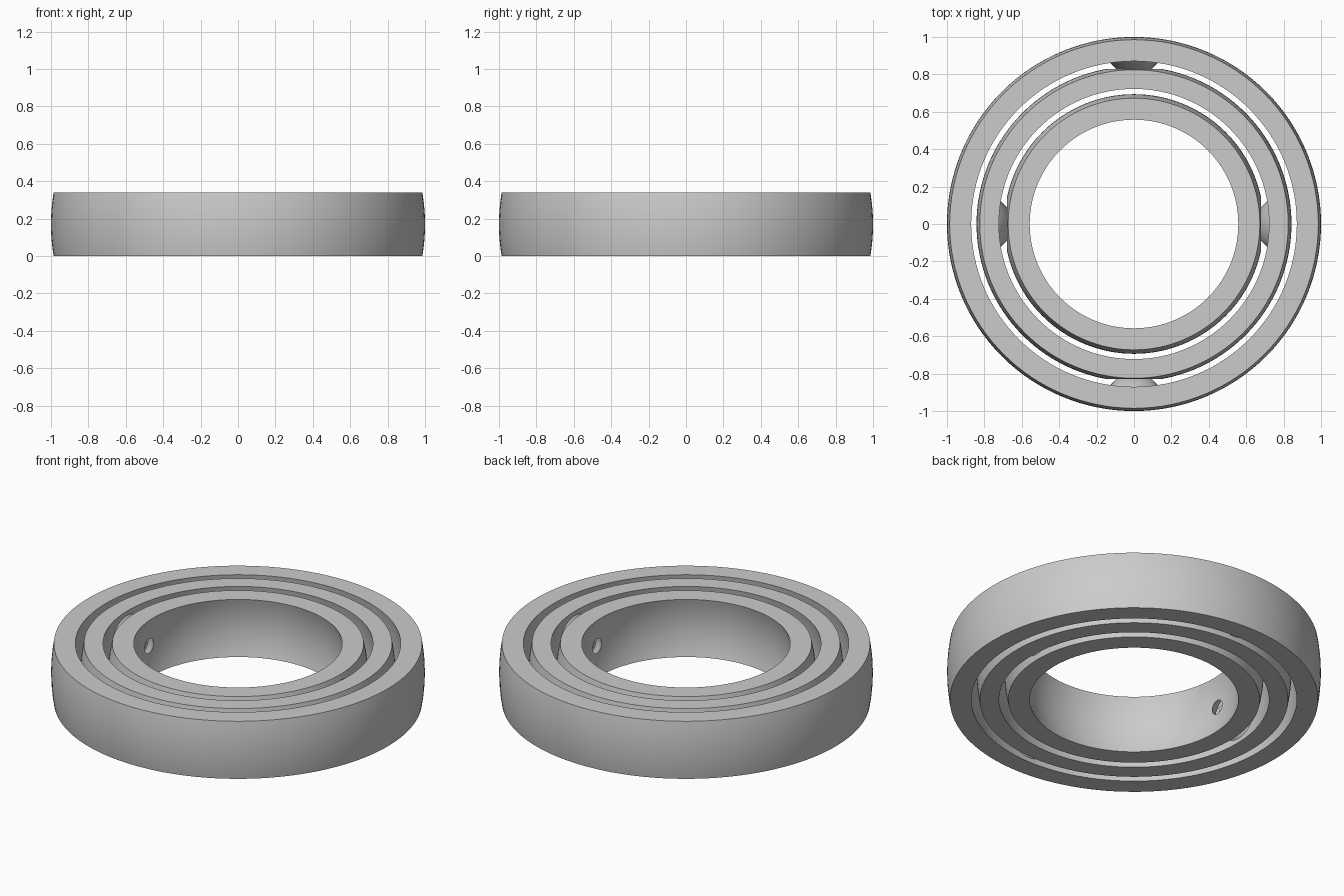
import bpy, bmesh, math
from mathutils import Matrix, Vector

if "Cube" in bpy.data.objects:
    bpy.data.objects.remove(bpy.data.objects["Cube"])

HALF = 0.17          # half the ring height
SEG = 128            # segments around each ring
CLEAR = 0.05         # axial clearance between cone and socket

grey = bpy.data.materials.new("grey")
grey.diffuse_color = (0.6, 0.6, 0.6, 1)
grey.use_nodes = True
grey.node_tree.nodes["Principled BSDF"].inputs["Base Color"].default_value = grey.diffuse_color


def make_object(name, bm):
    bmesh.ops.recalc_face_normals(bm, faces=bm.faces)
    mesh = bpy.data.meshes.new(name)
    bm.to_mesh(mesh)
    bm.free()
    mesh.materials.append(grey)
    obj = bpy.data.objects.new(name, mesh)
    bpy.context.collection.objects.link(obj)
    return obj


def smooth(obj):
    bpy.ops.object.select_all(action='DESELECT')
    obj.select_set(True)
    bpy.context.view_layer.objects.active = obj
    bpy.ops.object.shade_smooth_by_angle(angle=math.radians(30))


def ring(name, r_out, r_in, steps=12):
    """Slice of a spherical shell, lathed around z."""
    zs = [-HALF + 2 * HALF * i / steps for i in range(steps + 1)]
    profile = [(math.sqrt(r_out**2 - z*z), z) for z in zs]
    profile += [(math.sqrt(r_in**2 - z*z), z) for z in reversed(zs)]
    bm = bmesh.new()
    loops = []
    for s in range(SEG):
        a = 2 * math.pi * s / SEG
        loops.append([bm.verts.new((r * math.cos(a), r * math.sin(a), z + HALF))
                      for r, z in profile])
    n = len(profile)
    for s in range(SEG):
        p, q = loops[s], loops[(s + 1) % SEG]
        for i in range(n):
            j = (i + 1) % n
            bm.faces.new((p[i], q[i], q[j], p[j]))
    return make_object(name, bm)


def cone_pair(name, axis, apex, base):
    """Two opposed 45 degree cones pointing at the centre."""
    bm = bmesh.new()
    depth = base - apex
    for sign in (1, -1):
        direction = Vector(axis) * sign
        turn = (-direction).to_track_quat('Z', 'Y').to_matrix().to_4x4()
        place = Matrix.Translation(direction * (apex + base) / 2 + Vector((0, 0, HALF)))
        bmesh.ops.create_cone(bm, cap_ends=True, segments=48, radius1=depth,
                              radius2=0, depth=depth, matrix=place @ turn)
    return make_object(name, bm)


def cut_sockets(obj, axis, apex, base):
    """Cut conical sockets through a ring."""
    cutter = cone_pair(obj.name + "_socket_cutter", axis, apex, base)
    mod = obj.modifiers.new("sockets", 'BOOLEAN')
    mod.operation = 'DIFFERENCE'
    mod.solver = 'EXACT'
    mod.object = cutter
    bpy.ops.object.select_all(action='DESELECT')
    bpy.context.view_layer.objects.active = obj
    obj.select_set(True)
    bpy.ops.object.modifier_apply(modifier=mod.name)
    bpy.data.objects.remove(cutter)


X, Y = (1, 0, 0), (0, 1, 0)

# Three nested rings
outer = ring("outer_ring", 1.0, 0.887)
middle = ring("middle_ring", 0.842, 0.742)
inner = ring("inner_ring", 0.694, 0.583)

# Sockets that receive the pivots of the next ring out
cut_sockets(middle, Y, 0.735 - CLEAR, 0.85)
cut_sockets(inner, X, 0.59 - CLEAR, 0.705)

# Pivot cones, rooted in the outer and middle rings
outer_pivots = cone_pair("outer_pivots", Y, 0.735, 0.89)
middle_pivots = cone_pair("middle_pivots", X, 0.59, 0.745)

for part in (outer, middle, inner, outer_pivots, middle_pivots):
    smooth(part)
